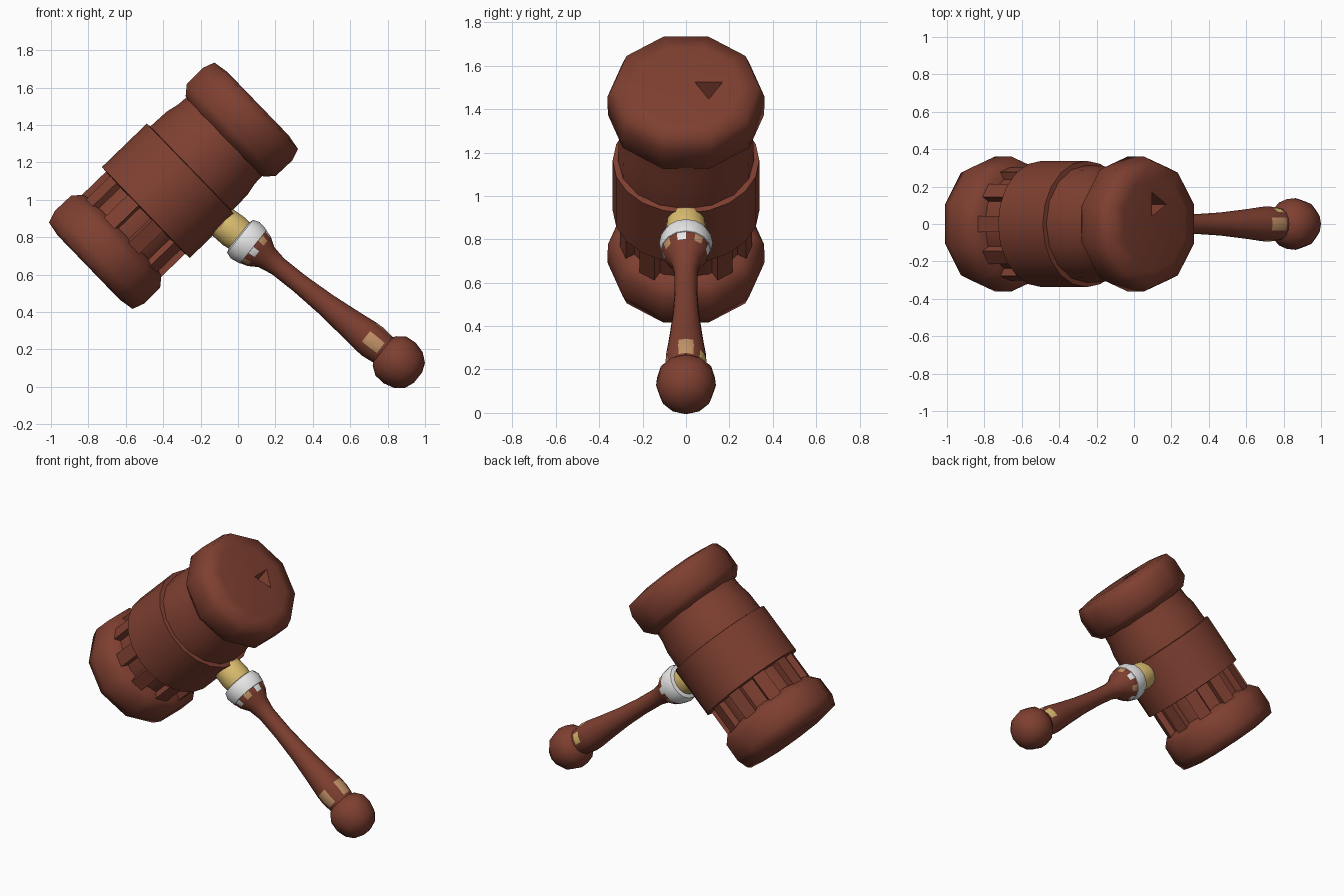
import bpy, bmesh, math
from mathutils import Vector, Matrix

cube = bpy.data.objects.get("Cube")
if cube:
    bpy.data.objects.remove(cube, do_unlink=True)


def material(name, rgb):
    m = bpy.data.materials.new(name)
    m.use_nodes = True
    m.diffuse_color = (*rgb, 1)
    bsdf = next(n for n in m.node_tree.nodes if n.type == 'BSDF_PRINCIPLED')
    bsdf.inputs["Base Color"].default_value = (*rgb, 1)
    bsdf.inputs["Roughness"].default_value = 0.8
    return m


wood = material("red brown wood", (0.21, 0.05, 0.03))
gold = material("gold", (0.72, 0.52, 0.16))
tan = material("worn tan", (0.56, 0.30, 0.14))
white = material("white", (0.8, 0.8, 0.8))
MATS = [wood, gold, tan, white]
WOOD, GOLD, TAN, WHITE = range(len(MATS))


def frame(origin, axis):
    """Local x faces the front, local z runs along the axis."""
    a = Vector(axis).normalized()
    u = Vector((0, -1, 0))
    v = a.cross(u)
    m = Matrix((u, v, a)).transposed().to_4x4()
    m.translation = Vector(origin)
    return m


HEAD = frame((-0.345, 0, 1.075), (0.719, 0, 0.695))
HANDLE = frame((-0.02, 0, 0.83), (0.78, 0, -0.62))


def finish(name, bm, place, angle=50):
    bmesh.ops.recalc_face_normals(bm, faces=bm.faces)
    bm.transform(place)
    mesh = bpy.data.meshes.new(name)
    bm.to_mesh(mesh)
    bm.free()
    for m in MATS:
        mesh.materials.append(m)
    ob = bpy.data.objects.new(name, mesh)
    bpy.context.collection.objects.link(ob)
    bpy.ops.object.select_all(action='DESELECT')
    ob.select_set(True)
    bpy.context.view_layer.objects.active = ob
    bpy.ops.object.shade_smooth_by_angle(angle=math.radians(angle))
    return ob


def lathe(name, profile, sides, place, rule=None, angle=50):
    """Turn (distance, radius) pairs about the axis into a closed solid."""
    bm = bmesh.new()
    rings = []
    for t, r in profile:
        rings.append([bm.verts.new((r * math.cos(k * math.tau / sides),
                                    r * math.sin(k * math.tau / sides), t))
                      for k in range(sides)])
    for a, b in zip(rings, rings[1:]):
        for k in range(sides):
            j = (k + 1) % sides
            f = bm.faces.new((a[k], a[j], b[j], b[k]))
            if rule:
                c = f.calc_center_median()
                deg = math.degrees(math.atan2(c.y, c.x)) % 360
                f.material_index = rule(c.z, deg)
    bm.faces.new(rings[0])
    bm.faces.new(rings[-1])
    return finish(name, bm, place, angle)


# Head: two chunky end caps
cap = [(0.36, 0.24), (0.38, 0.315), (0.43, 0.36), (0.55, 0.362),
       (0.615, 0.338), (0.63, 0.25)]
upper_cap = lathe("upper_cap", cap, 10, HEAD, angle=65)
lathe("lower_cap", [(-t, r) for t, r in cap], 10, HEAD, angle=65)

# Chipped dent in the upper face
bm = bmesh.new()
bmesh.ops.create_cone(bm, cap_ends=True, segments=3, radius1=0.015,
                      radius2=0.09, depth=0.14)
cutter = finish("dent_cutter", bm,
                HEAD @ Matrix.Translation((-0.105, 0.02, 0.59)))
cutter.hide_render = True
mod = upper_cap.modifiers.new("dent", 'BOOLEAN')
mod.operation = 'DIFFERENCE'
mod.object = cutter
bpy.context.view_layer.objects.active = upper_cap
bpy.ops.object.modifier_apply(modifier="dent")
bpy.data.objects.remove(cutter, do_unlink=True)

# Head: central band and the two necks
lathe("head_band", [(-0.21, 0.28), (-0.205, 0.338), (0.128, 0.338),
                    (0.135, 0.28)], 20, HEAD)
lathe("upper_neck", [(0.1, 0.315), (0.25, 0.31), (0.32, 0.295),
                     (0.4, 0.29)], 16, HEAD)
lathe("lower_neck", [(-0.4, 0.27), (-0.18, 0.27)], 16, HEAD)

# Upright ribs round the lower neck
bm = bmesh.new()
for k in range(10):
    spin = Matrix.Rotation((k + 0.5) * math.tau / 10, 4, 'Z')
    bmesh.ops.create_cube(bm, size=1, matrix=spin
                          @ Matrix.Translation((0.27, 0, -0.29))
                          @ Matrix.Diagonal((0.07, 0.085, 0.24, 1)))
finish("neck_ribs", bm, HEAD, 30)


# Handle: gold joint, white collar, tapered grip and knob
def joint_rule(t, deg):
    return TAN if t < -0.04 and (deg > 235 and deg < 300 or deg < 25) else GOLD


def collar_rule(t, deg):
    return WHITE


def grip_rule(t, deg):
    if t < 0.17:
        k = int(deg // 22.5) % 4
        return (WHITE, WOOD, TAN, WOOD)[k]
    if 0.92 < t < 1.01:
        if deg < 30 or deg > 335 or 250 < deg < 295:
            return TAN
        if 170 < deg < 225 and t > 0.95:
            return GOLD
    return WOOD


lathe("gold_joint", [(-0.2, 0.06), (-0.13, 0.08), (-0.07, 0.09), (0.0, 0.094),
                     (0.06, 0.085)], 16, HANDLE, joint_rule)
lathe("white_collar", [(0.03, 0.08), (0.04, 0.112), (0.075, 0.124),
                       (0.13, 0.115), (0.14, 0.09)], 16, HANDLE, collar_rule)
lathe("grip", [(0.1, 0.108), (0.13, 0.112), (0.17, 0.1), (0.22, 0.068),
               (0.3, 0.053), (0.45, 0.053), (0.62, 0.062), (0.8, 0.08),
               (0.9, 0.092), (0.95, 0.094), (1.0, 0.088), (1.05, 0.08)],
      16, HANDLE, grip_rule)
lathe("knob", [(1.0, 0.06), (1.025, 0.1), (1.07, 0.133), (1.13, 0.138),
               (1.19, 0.122), (1.235, 0.085), (1.255, 0.035)],
      12, HANDLE, angle=60)
